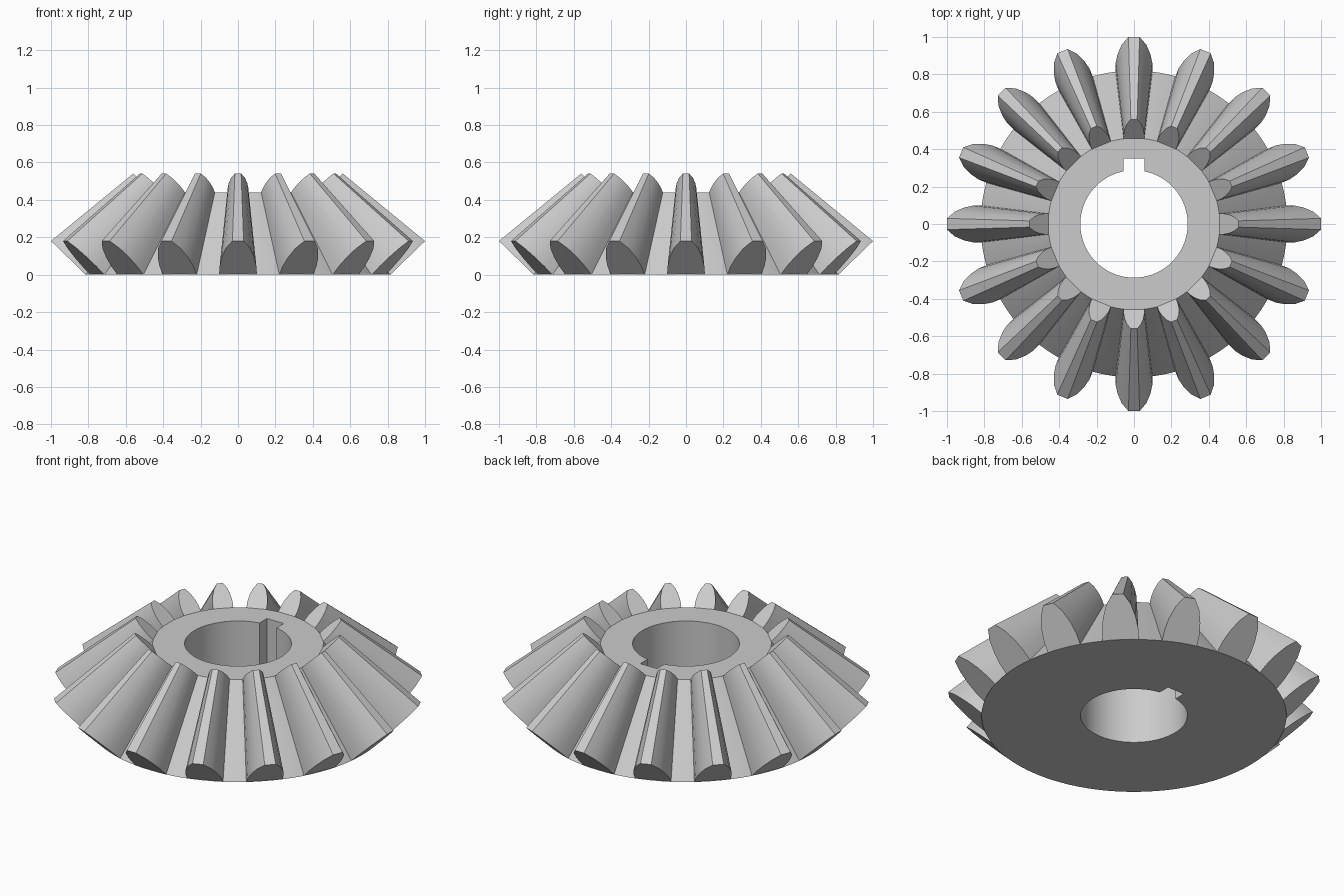
import bpy, bmesh
from math import sin, cos, pi, asin, atan2, hypot, radians
from mathutils import Matrix, Vector

cube = bpy.data.objects.get("Cube")
if cube:
    bpy.data.objects.remove(cube, do_unlink=True)

TEETH = 16
ROOT_R = 0.82              # root radius at the bottom
APEX = Vector((0, 0, 1))   # all flanks converge here
SHRINK = 0.56              # size of the small end
BORE_R, KEY_HALF, KEY_Y = 0.287, 0.055, 0.35

steel = bpy.data.materials.new("plain grey steel")
grey = (0.6, 0.6, 0.6, 1)
steel.use_nodes = True
steel.diffuse_color = grey
steel.node_tree.nodes["Principled BSDF"].inputs["Base Color"].default_value = grey


def finish(bm, name):
    bmesh.ops.recalc_face_normals(bm, faces=bm.faces)
    mesh = bpy.data.meshes.new(name)
    bm.to_mesh(mesh)
    bm.free()
    mesh.materials.append(steel)
    obj = bpy.data.objects.new(name, mesh)
    bpy.context.collection.objects.link(obj)
    bpy.ops.object.select_all(action='DESELECT')
    obj.select_set(True)
    bpy.context.view_layer.objects.active = obj
    bpy.ops.object.shade_smooth_by_angle(angle=radians(25))
    return obj


def toward_apex(p):
    return APEX + (Vector(p) - APEX) * SHRINK


# Gear body: cone frustum with a keyed bore
start = asin(KEY_HALF / BORE_R)
steps = 90
bore = []
for i in range(steps + 1):
    a = start + (2 * pi - 2 * start) * i / steps
    bore.append((BORE_R * sin(a), BORE_R * cos(a)))
bore += [(KEY_HALF * k / 2, KEY_Y) for k in range(-2, 3)]

bm = bmesh.new()
top_z = toward_apex((0, 0, 0)).z
rings = [[], [], [], []]
for x, y in bore:
    a = atan2(y, x)
    rim = Vector((ROOT_R * cos(a), ROOT_R * sin(a), 0))
    for ring, co in zip(rings, ((x, y, 0), rim, toward_apex(rim), (x, y, top_z))):
        ring.append(bm.verts.new(co))
n = len(bore)
for r in range(4):
    lower, upper = rings[r], rings[(r + 1) % 4]
    for i in range(n):
        j = (i + 1) % n
        bm.faces.new((lower[i], lower[j], upper[j], upper[i]))
finish(bm, "gear_body")

# Teeth: rounded section on the back cone, tapered to the apex
half = [(0.098, 0.0), (0.098, 0.045), (0.088, 0.09), (0.066, 0.14), (0.03, 0.18)]
base_y = (ROOT_R ** 2 - half[0][0] ** 2) ** 0.5
slope = (1 - base_y) / half[-1][1]
section = [(w, -(base_y + z * slope), z) for w, z in half]
section += [(-x, y, z) for x, y, z in reversed(section)]

bm = bmesh.new()
for t in range(TEETH):
    turn = Matrix.Rotation(2 * pi * t / TEETH, 3, 'Z')
    big = [bm.verts.new(turn @ Vector(p)) for p in section]
    small = [bm.verts.new(turn @ toward_apex(p)) for p in section]
    bm.faces.new(big)
    bm.faces.new(small[::-1])
    for i in range(len(section)):
        j = (i + 1) % len(section)
        bm.faces.new((big[i], small[i], small[j], big[j]))
finish(bm, "gear_teeth")
